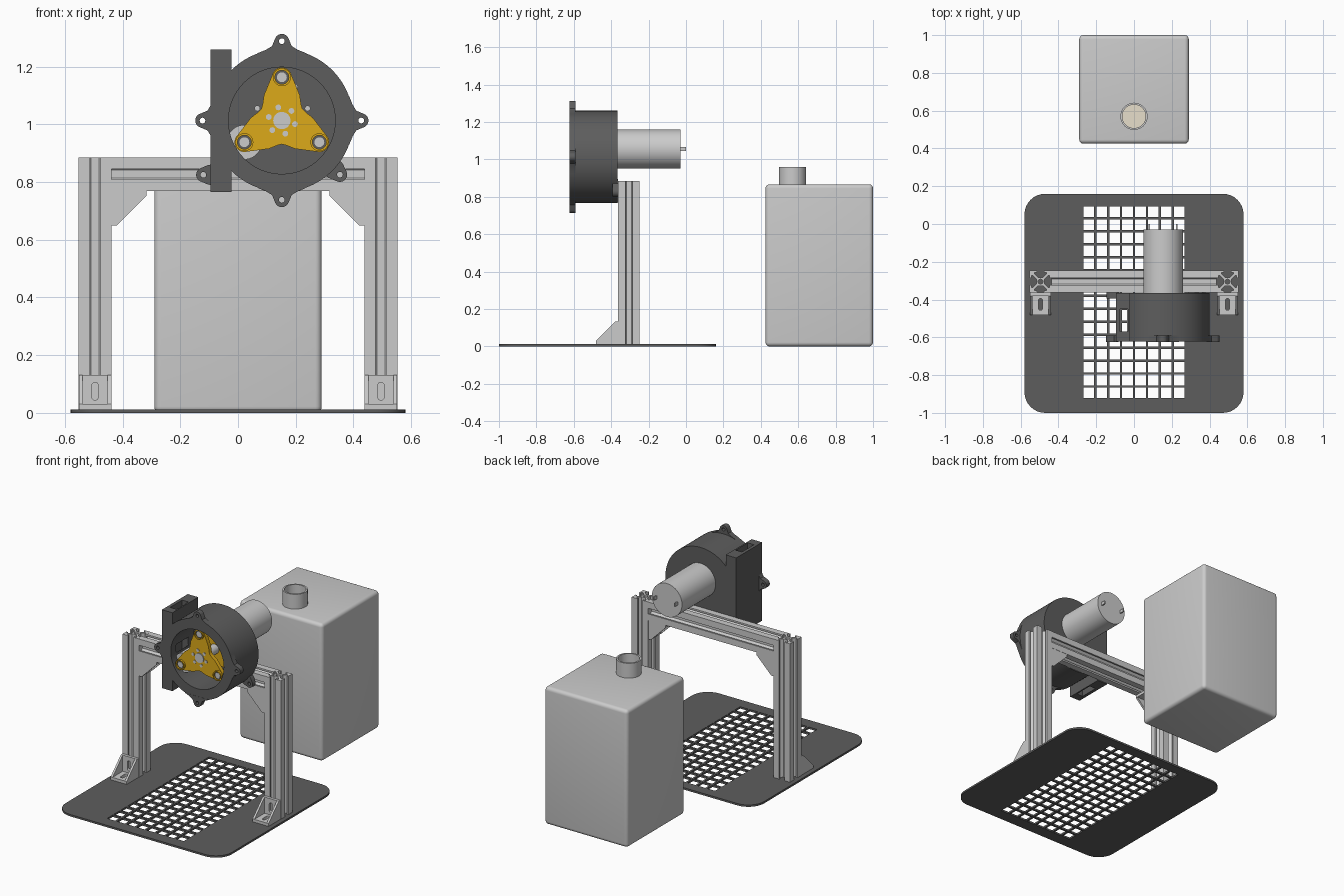
import bpy, bmesh
from math import sin, cos, pi, radians, sqrt
from mathutils import Matrix, Vector

if "Cube" in bpy.data.objects:
    bpy.data.objects.remove(bpy.data.objects["Cube"])


def mat(name, *c):
    m = bpy.data.materials.new(name)
    m.diffuse_color = (*c, 1)
    m.use_nodes = True
    m.node_tree.nodes["Principled BSDF"].inputs["Base Color"].default_value = m.diffuse_color
    return m


DARK = mat("dark_plastic", .11, .11, .11)
YELLOW = mat("yellow", .72, .4, .01)
CREAM = mat("cream", .8, .74, .6)


def frame(o, x, y):
    x, y = Vector(x), Vector(y)
    m = Matrix((x, y, x.cross(y))).transposed().to_4x4()
    m.translation = o
    return m


def front(y):  # profile in the x-z plane, extruded towards -y
    return frame((0, y, 0), (1, 0, 0), (0, 0, 1))


def arc(cx, cy, r, a0, a1, n):
    return [(cx + r * cos(radians(a0 + (a1 - a0) * i / n)),
             cy + r * sin(radians(a0 + (a1 - a0) * i / n))) for i in range(n + 1)]


def circle(cx, cy, r, n=32):
    return arc(cx, cy, r, 0, 360, n)[:-1]


def rect(x0, x1, y0, y1):
    return [(x0, y0), (x1, y0), (x1, y1), (x0, y1)]


def prism(name, loops, depth, m=Matrix(), material=None):
    """Extrude an outline with holes from local z = 0 to depth."""
    cu = bpy.data.curves.new(name, 'CURVE')
    cu.dimensions, cu.fill_mode, cu.extrude = '2D', 'BOTH', depth / 2
    for loop in loops:
        s = cu.splines.new('POLY')
        s.points.add(len(loop) - 1)
        for p, q in zip(s.points, loop):
            p.co = (q[0], q[1], 0, 1)
        s.use_cyclic_u = True
    tmp = bpy.data.objects.new("tmp", cu)
    bpy.context.collection.objects.link(tmp)
    bpy.context.view_layer.update()
    dg = bpy.context.evaluated_depsgraph_get()
    me = bpy.data.meshes.new_from_object(tmp.evaluated_get(dg))
    bpy.data.objects.remove(tmp)
    bm = bmesh.new()
    bm.from_mesh(me)
    bmesh.ops.remove_doubles(bm, verts=bm.verts, dist=1e-5)
    bmesh.ops.transform(bm, matrix=m @ Matrix.Translation((0, 0, depth / 2)), verts=bm.verts)
    bmesh.ops.recalc_face_normals(bm, faces=bm.faces)
    bm.to_mesh(me)
    bm.free()
    me.name = name
    me.materials.clear()
    if material:
        me.materials.append(material)
    ob = bpy.data.objects.new(name, me)
    bpy.context.collection.objects.link(ob)
    return ob


def activate(obs):
    bpy.ops.object.select_all(action='DESELECT')
    for o in obs:
        o.select_set(True)
    bpy.context.view_layer.objects.active = obs[0]


def join(name, obs):
    activate(obs)
    bpy.ops.object.join()
    obs[0].name = name
    return obs[0]


def cut(ob, cutter):
    md = ob.modifiers.new("cut", 'BOOLEAN')
    md.operation, md.solver, md.object = 'DIFFERENCE', 'EXACT', cutter
    activate([ob])
    bpy.ops.object.modifier_apply(modifier="cut")
    bpy.data.objects.remove(cutter)


# Base plate with rounded corners and a mesh of square holes
outer = []
for k, (cx, cy) in enumerate([(.47, .05), (-.47, .05), (-.47, -.89), (.47, -.89)]):
    outer += arc(cx, cy, .11, k * 90, k * 90 + 90, 8)
P, H = .0685, .028
holes = [rect(x - H, x + H, y - H, y + H)
         for x in [(i - 3.5) * P for i in range(8)]
         for y in [-.415 + (j - 7) * P for j in range(15)]]
prism("base_plate", [outer] + holes, .012, material=DARK)

# Slotted frame bars: two posts and a crossbeam
quarter = [(10, 10), (3.1, 10), (3.1, 8.2), (5.5, 8.2), (5.5, 7), (2.4, 3.9),
           (-2.4, 3.9), (-5.5, 7), (-5.5, 8.2), (-3.1, 8.2), (-3.1, 10)]
S = .00575
slot_bar = []
for c, s in [(1, 0), (0, 1), (-1, 0), (0, -1)]:
    slot_bar += [(S * (x * c - y * s), S * (x * s + y * c)) for x, y in quarter]
bar_loops = [slot_bar, circle(0, 0, .013, 16)]
for side, n in ((-1, "left"), (1, "right")):
    prism(n + "_post", bar_loops, .873, Matrix.Translation((side * .495, -.305, .012)))
prism("crossbeam", bar_loops, .875, frame((-.4375, -.305, .827), (0, 1, 0), (0, 0, 1)))


# Corner brackets: two slotted flanges and two gussets
def bracket(name, m):
    L, t, w = .12, .018, .055
    slot = arc(.083, 0, .011, -90, 90, 8) + arc(.043, 0, .011, 90, 270, 8)
    tri = [(0, 0), (L, 0), (L, t), (t, L), (0, L)]
    join(name, [
        prism("flange", [rect(0, L, -w, w), slot], t, m @ frame((0, t, 0), (1, 0, 0), (0, 0, 1))),
        prism("flange", [rect(0, L, -w, w), slot], t, m @ frame((0, 0, 0), (0, 1, 0), (0, 0, 1))),
        prism("gusset", [tri], .013, m @ Matrix.Translation((0, 0, -w - .001))),
        prism("gusset", [tri], .013, m @ Matrix.Translation((0, 0, w - .012)))])


for side, n in ((-1, "left"), (1, "right")):
    bracket(n + "_foot_bracket", frame((side * .495, -.3625, .012), (0, -1, 0), (0, 0, 1)))
bracket("left_beam_bracket", frame((-.4375, -.305, .77), (1, 0, 0), (0, 0, -1)))
bracket("right_beam_bracket", frame((.4375, -.305, .77), (0, 0, -1), (-1, 0, 0)))

# Pump housing: drum with a tangent tube channel on the left
CX, CZ, R = .152, 1.013, .247
outline = arc(CX, CZ, R, -134.8, 134.8, 72) + [
    (-.022, 1.26), (-.095, 1.26), (-.095, .766), (-.022, .766)]
housing = prism("pump_housing", [outline], .258, front(-.365), DARK)
cut(housing, prism("bore", [circle(CX, CZ, .185, 64)], .3, front(-.4), DARK))
cut(housing, prism("channel", [rect(-.075, -.031, .7, 1.3)], .12, front(-.45), DARK))


# Flared mounting ears with screw holes
def ear(name, ang, y, depth, w=.085, cx=CX, cz=CZ, reach=.275):
    half = [(reach - .042, w), (reach - .03, w * .65), (reach - .017, .034)]
    pts = [(r, -t) for r, t in half] + arc(reach, 0, .025, -65, 65, 12) + half[::-1]
    c, s = cos(radians(ang)), sin(radians(ang))
    loops = [[(cx + x * c - z * s, cz + x * s + z * c) for x, z in lp]
             for lp in (pts, circle(reach, 0, .01, 16))]
    prism(name, loops, depth, front(y), DARK)


for n, a in (("right", 0), ("top", 90), ("left", 180), ("bottom", 270)):
    ear(n + "_ear", a, -.59, .034)
ear("rear_right_ear", -43, -.3635, .03, w=.055)
ear("rear_left_ear", 180, -.3635, .03, w=.055, cx=.155, cz=.825)

# Rotor: two three-lobed plates with bosses, rollers and bolts
tips = [(CX + .15 * cos(radians(a)), CZ + .15 * sin(radians(a))) for a in (90, 210, 330)]
lobes = []
for (tx, tz), a in zip(tips, (90, 210, 330)):
    lobes += arc(tx, tz, .034, a - 75, a + 75, 14)
    for d, r in ((35, .108), (50, .087), (60, .082), (70, .087), (85, .108)):
        lobes.append((CX + r * cos(radians(a + d)), CZ + r * sin(radians(a + d))))
for n, y in (("front", -.575), ("rear", -.425)):
    prism(n + "_rotor_plate", [lobes, circle(CX, CZ, .03)], .025, front(y), YELLOW)
for i, (tx, tz) in enumerate(tips):
    prism(f"rotor_boss_{i}", [circle(tx, tz, .031), circle(tx, tz, .024)], .012, front(-.6), YELLOW)
    prism(f"rotor_axle_{i}", [circle(tx, tz, .017)], .195, front(-.41))
    prism(f"axle_washer_{i}", [circle(tx, tz, .024)], .003, front(-.6), DARK)
prism("roller", [circle(tips[1][0], tips[1][1], .06, 40)], .125, front(-.45))
prism("hub", [circle(CX, CZ, .03), circle(CX, CZ, .018)], .2, front(-.405))
prism("hub_shaft", [circle(CX, CZ, .018)], .205, front(-.4))
for i in range(6):
    a = radians(30 + i * 60 + 15)
    prism(f"hub_screw_{i}", [circle(CX + .047 * cos(a), CZ + .047 * sin(a), .01, 16)],
          .004, front(-.599))

# Gear motor behind the housing with face screws and terminals
MX, MZ = .154, 1.055
prism("motor", [circle(MX, MZ, .105, 64)], .335, front(-.03))
for i in range(6):
    a = radians(i * 60)
    prism(f"motor_screw_{i}", [circle(MX + .087 * cos(a), MZ + .087 * sin(a), .01, 16)],
          .012, front(-.395))
for i, x in enumerate((MX - .073, MX + .073)):
    prism(f"motor_terminal_{i}", [rect(x - .004, x + .004, MZ - .01, MZ + .01)], .032, front(0))

# Storage tank with rounded edges and an open neck
bpy.ops.mesh.primitive_cube_add(size=1, location=(0, .7125, .4335))
tank = bpy.context.object
tank.name = "tank"
tank.scale = (.58, .575, .867)
bpy.ops.object.transform_apply(location=False, rotation=False, scale=True)
bev = tank.modifiers.new("bevel", 'BEVEL')
bev.width, bev.segments = .022, 5
activate([tank])
bpy.ops.object.modifier_apply(modifier="bevel")
prism("tank_neck", [circle(0, .57, .072, 48), circle(0, .57, .062, 48)], .1,
      Matrix.Translation((0, 0, .86)))
prism("neck_floor", [circle(0, .57, .062, 48)], .01, Matrix.Translation((0, 0, .86)), CREAM)

# Smooth the round surfaces, keep the edges sharp
activate([o for o in bpy.data.objects if o.type == 'MESH'])
bpy.ops.object.shade_smooth_by_angle(angle=radians(30))
